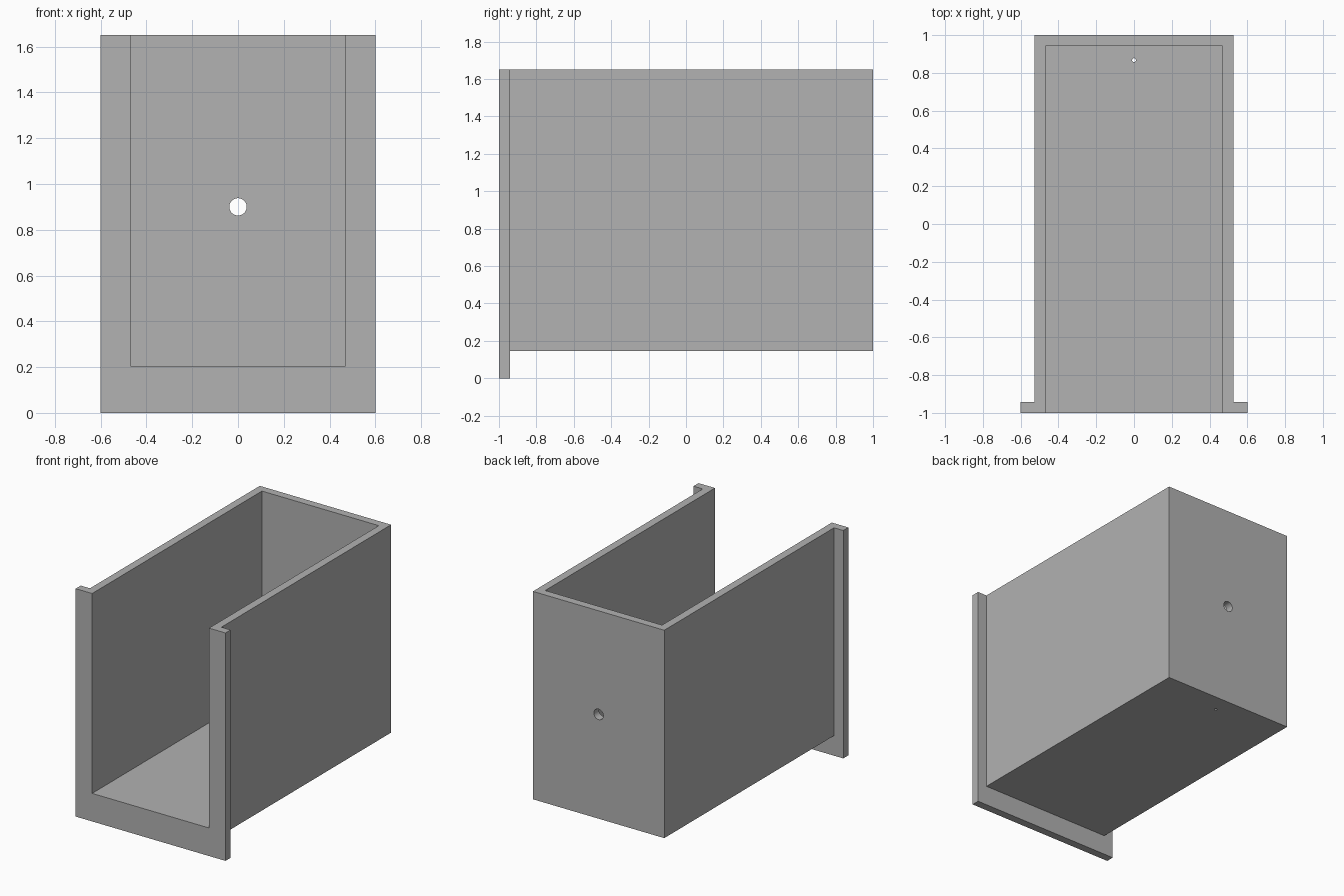
import bpy
from math import pi

if "Cube" in bpy.data.objects:
    bpy.data.objects.remove(bpy.data.objects["Cube"], do_unlink=True)

grey = bpy.data.materials.new("plain grey")
grey.use_nodes = True
colour = (0.445, 0.445, 0.445, 1)
grey.diffuse_color = colour
grey.node_tree.nodes["Principled BSDF"].inputs["Base Color"].default_value = colour

# Main dimensions
top, base, wall = 1.65, 0.145, 0.058
half_body, half_flange = 0.526, 0.6


def box(name, low, high):
    middle = [(a + b) / 2 for a, b in zip(low, high)]
    bpy.ops.mesh.primitive_cube_add(size=1, location=middle)
    ob = bpy.context.object
    ob.name = name
    ob.scale = [b - a for a, b in zip(low, high)]
    bpy.ops.object.transform_apply(location=True, rotation=True, scale=True)
    ob.data.materials.append(grey)
    return ob


def drill(name, radius, place, turn):
    bpy.ops.mesh.primitive_cylinder_add(vertices=32, radius=radius, depth=0.3,
                                        location=place, rotation=turn)
    ob = bpy.context.object
    ob.name = name
    ob.data.materials.append(grey)
    return ob


def combine(target, tool, operation):
    tool.hide_render = True
    bpy.context.view_layer.objects.active = target
    mod = target.modifiers.new(tool.name, 'BOOLEAN')
    mod.operation = operation
    mod.solver = 'EXACT'
    mod.object = tool
    bpy.ops.object.modifier_apply(modifier=mod.name)
    bpy.data.objects.remove(tool, do_unlink=True)


# Box body with a wider front flange that hangs below the floor
housing = box("open_housing", (-half_body, -1, base), (half_body, 1, top))
flange = box("front_flange", (-half_flange, -1, 0),
             (half_flange, -1 + wall, top))
combine(housing, flange, 'UNION')

# Cavity open at the front and the top
inner = half_body - wall
cavity = box("cavity_cutter", (-inner, -1.2, base + wall),
             (inner, 1 - wall, top + 0.2))
combine(housing, cavity, 'DIFFERENCE')

# Round hole in the back wall and pinhole in the floor
combine(housing, drill("back_hole_cutter", 0.038, (0, 1, 0.9), (pi / 2, 0, 0)),
        'DIFFERENCE')
combine(housing, drill("floor_hole_cutter", 0.01, (0, 0.868, base), (0, 0, 0)),
        'DIFFERENCE')

bpy.ops.object.select_all(action='DESELECT')
housing.select_set(True)
bpy.context.view_layer.objects.active = housing
bpy.ops.object.shade_smooth_by_angle(angle=pi / 6)
